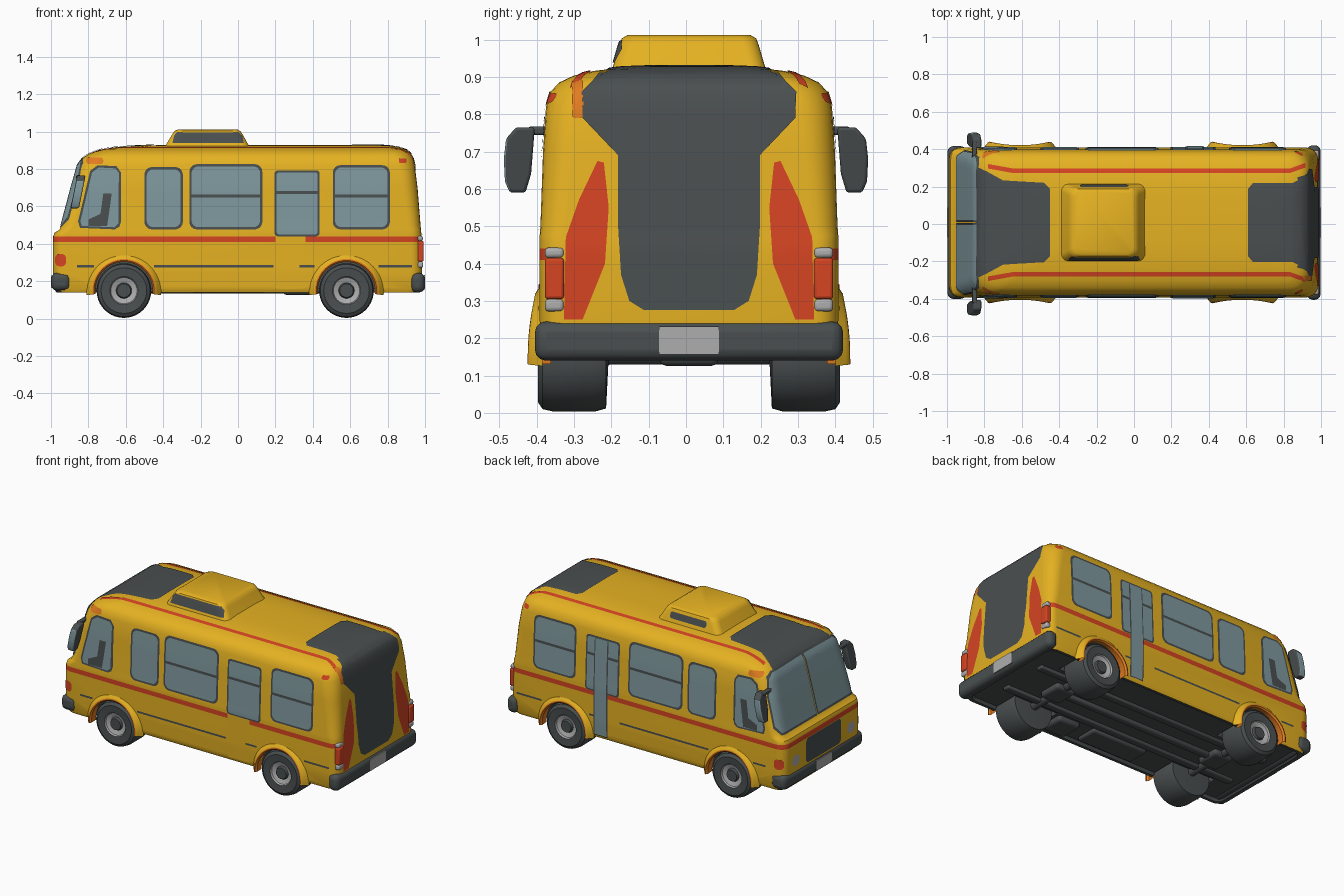
import bpy, bmesh, math
from mathutils import Vector
from mathutils.bvhtree import BVHTree

if "Cube" in bpy.data.objects:
    bpy.data.objects.remove(bpy.data.objects["Cube"])

CY = 0.008  # body sits slightly off the mirror midline
COL = {"yellow": (.79, .445, .016), "dark grey": (.068, .078, .08), "glass blue": (.215, .32, .345),
       "red": (.66, .058, .016), "orange": (.75, .2, .014), "light grey": (.42, .42, .42)}
MATS = {}
for n, c in COL.items():
    m = bpy.data.materials.new(n)
    m.diffuse_color = (*c, 1)
    m.use_nodes = True
    m.node_tree.nodes["Principled BSDF"].inputs["Base Color"].default_value = m.diffuse_color
    MATS[n] = m
Y, D, G, R, O, L = range(6)
ALL = list(MATS.values())


def finish(name, bm, mat=None, angle=35, bevel=0):
    if mat is not None:
        for f in bm.faces:
            f.material_index = mat
    me = bpy.data.meshes.new(name)
    bm.to_mesh(me)
    bm.free()
    for m in ALL:
        me.materials.append(m)
    me.shade_smooth()
    me.set_sharp_from_angle(angle=math.radians(angle))
    ob = bpy.data.objects.new(name, me)
    ob.location.y = CY
    bpy.context.collection.objects.link(ob)
    if bevel:
        b = ob.modifiers.new("bevel", 'BEVEL')
        b.width, b.segments = bevel, 3
    return ob


def rrect(x0, x1, y0, y1, r, n=6):
    pts = []
    for cx, cy, a in ((x1-r, y1-r, 0), (x0+r, y1-r, 90), (x0+r, y0+r, 180), (x1-r, y0+r, 270)):
        for i in range(n+1):
            t = math.radians(a + 90*i/n)
            pts.append((cx + r*math.cos(t), cy + r*math.sin(t)))
    return pts


def loft(rings, rule):
    """Stack of rounded rectangles (z, x0, x1, half width, corner radius)."""
    bm = bmesh.new()
    loops = [[bm.verts.new((x, y, z)) for x, y in rrect(a, b, -w, w, r)] for z, a, b, w, r in rings]
    n = len(loops[0])
    bm.faces.new(loops[0][::-1])
    bm.faces.new(loops[-1])
    for p, q in zip(loops, loops[1:]):
        for i in range(n):
            j = (i+1) % n
            bm.faces.new((p[i], p[j], q[j], q[i]))
    bm.normal_update()
    for f in bm.faces:
        f.material_index = rule(f.calc_center_median(), f.normal)
    return bm, BVHTree.FromBMesh(bm)


def box(name, x, y, z, mat, bevel=0):
    bm = bmesh.new()
    bmesh.ops.create_cube(bm, size=1)
    for v in bm.verts:
        v.co = [(a+b)/2 + c*(b-a) for c, (a, b) in zip(v.co, (x, y, z))]
    return finish(name, bm, mat, bevel=bevel)


def lathe(name, prof, mats, cx, cz, side, a0=0, a1=360, n=40, flat=0):
    """Turn a (radius, y) profile round an axle along y; flat pulls the top in."""
    bm = bmesh.new()
    rows = []
    for i in range(n+1):
        t = math.radians(a0 + (a1-a0)*i/n)
        k = 1 - flat*max(0, math.sin(t))**2
        rows.append([bm.verts.new((cx + r*math.cos(t), side*(.39+(y-.39)*k if flat else y), cz + r*math.sin(t)))
                     for r, y in prof])
    for p, q in zip(rows, rows[1:]):
        for k in range(len(prof)-1):
            vs = (p[k], p[k+1], q[k+1], q[k])
            bm.faces.new(vs if side > 0 else vs[::-1]).material_index = mats[k]
    bmesh.ops.remove_doubles(bm, verts=bm.verts, dist=1e-5)
    return finish(name, bm)


VIEW = {"right": (lambda u, v: (u, -2, v), (0, 1, 0)), "left": (lambda u, v: (u, 2, v), (0, -1, 0)),
        "front": (lambda u, v: (-2, u, v), (1, 0, 0)), "rear": (lambda u, v: (2, u, v), (-1, 0, 0)),
        "top": (lambda u, v: (u, v, 2), (0, 0, -1))}


def decal(name, pts, view, mat, off=.003, tree=None, step=.02):
    """Thin painted plate: a 2D outline projected onto the body."""
    org, d = VIEW[view]
    d = Vector(d)
    bm = bmesh.new()
    bm.faces.new([bm.verts.new((u, v, 0)) for u, v in pts])
    bmesh.ops.triangulate(bm, faces=bm.faces[:])
    for ax in (0, 1):
        lo, hi = min(p[ax] for p in pts), max(p[ax] for p in pts)
        no = Vector((1-ax, ax, 0))
        for i in range(1, int((hi-lo)/step)+1):
            bmesh.ops.bisect_plane(bm, geom=bm.verts[:]+bm.edges[:]+bm.faces[:],
                                   plane_co=no*(lo+i*step), plane_no=no)
    lost = []
    for v in bm.verts:
        hit, nrm, _, _ = (tree or body_tree).ray_cast(Vector(org(v.co.x, v.co.y)), d)
        if hit is None:
            lost.append(v)
        else:
            v.co = hit + nrm*off
    bmesh.ops.delete(bm, geom=lost, context='VERTS')
    bm.normal_update()
    bmesh.ops.reverse_faces(bm, faces=[f for f in bm.faces if f.normal.dot(d) > 0])
    return finish(name, bm, mat)


def sym(half, ax):
    return half + [tuple(-c if k == ax else c for k, c in enumerate(p)) for p in half[::-1]]


# body shell: recessed dark floor, red waist band, sloped windscreen, domed roof
rings = [(.158, -.93, .93, .36, .04), (.14, -.945, .945, .37, .05), (.14, -.97, .965, .388, .06),
         (.16, -.985, .98, .396, .06), (.25, -.99, .985, .4, .06), (.41, -.99, .983, .4, .06),
         (.44, -.988, .982, .4, .06), (.46, -.98, .98, .4, .06), (.475, -.955, .978, .4, .06),
         (.5, -.943, .976, .398, .07), (.7, -.89, .96, .391, .08), (.82, -.856, .945, .383, .09),
         (.86, -.83, .935, .371, .1), (.885, -.79, .922, .348, .1), (.903, -.74, .9, .31, .1),
         (.916, -.66, .86, .255, .1), (.925, -.52, .8, .18, .1), (.928, -.4, .72, .1, .08)]


def paint(c, n):
    if c.z < .185 and (n.z < -.6 or abs(c.y) < .37 and abs(c.x) < .95):
        return D
    return R if .41 < c.z < .44 and n.x < .7 else Y


bm, body_tree = loft(rings, paint)
body = finish("body", bm)

# wheel wells cut from the body
AXLES = (-.61, .58)
bm = bmesh.new()
for cx in AXLES:
    for s in (-1, 1):
        a, b = [[bm.verts.new((cx+.16*math.cos(k*math.pi/20), s*y, .15+.16*math.sin(k*math.pi/20)))
                 for k in range(40)] for y in (.2, .55)]
        bm.faces.new(a)
        bm.faces.new(b)
        for k in range(40):
            j = (k+1) % 40
            bm.faces.new((a[k], a[j], b[j], b[k]))
bmesh.ops.recalc_face_normals(bm, faces=bm.faces)
cutter = finish("wheel_well_cutter", bm, D)
cutter.hide_render = True
mod = body.modifiers.new("wells", 'BOOLEAN')
mod.object, mod.operation, mod.solver = cutter, 'DIFFERENCE', 'EXACT'
bpy.context.view_layer.update()
cut = bpy.data.meshes.new_from_object(body.evaluated_get(bpy.context.evaluated_depsgraph_get()))
body.modifiers.clear()
body.data = cut
cut.set_sharp_from_angle(angle=math.radians(35))
bpy.data.objects.remove(cutter)

# wheels, flared arches with orange rims, axles
for cx, end in zip(AXLES, ("front", "rear")):
    for s, side in ((-1, "right"), (1, "left")):
        lathe(f"{end}_{side}_wheel", [(0, .395), (.036, .395), (.042, .38), (.07, .39), (.075, .4), (.122, .404),
              (.14, .392), (.146, .365), (.146, .25), (.138, .222), (0, .215)],
              [D, D, L, L, D, D, D, D, D, D], cx, .15, s)
        lathe(f"{end}_{side}_arch", [(.157, .37), (.153, .42), (.161, .432), (.169, .43), (.178, .42), (.2, .392)],
              [O, O, O, Y, Y], cx, .15, s, -7, 187, flat=.45)
    lathe(f"{end}_axle", [(.025, -.24), (.025, .24)], [D], cx, .155, 1)
    box(f"{end}_axle_housing", (cx-.07, cx+.07), (-.08, .08), (.126, .19), D, .02)
for s in (-1, 1):
    box("chassis_rail", (-.85, .85), (s*.15-.025, s*.15+.025), (.14, .18), D, .01)
box("drive_shaft", (-.6, .58), (-.025, .025), (.135, .18), D, .015)
box("fuel_tank", (-.25, .15), (-.34, -.19), (.137, .18), D, .015)
box("step_well", (.24, .4), (-.36, -.2), (.127, .18), D, .02)

# side windows with frames, seam lines and small lamps
wins = [("wide", rrect(-.26, .13, .477, .825, .04), rrect(-.248, .118, .489, .813, .035)),
        ("narrow", rrect(-.5, -.295, .477, .81, .04), rrect(-.488, -.307, .489, .798, .035)),
        ("rear", rrect(.507, .812, .477, .82, .04), rrect(.519, .8, .489, .808, .035)),
        ("door", rrect(.195, .437, .44, .793, .02), rrect(.206, .426, .45, .782, .015)),
        ("cab", [(-.855, .52), (-.845, .485), (-.66, .477), (-.635, .49), (-.625, .52), (-.625, .78), (-.65, .815),
                 (-.75, .82), (-.79, .79)],
         [(-.843, .52), (-.835, .495), (-.66, .488), (-.64, .51), (-.637, .78), (-.655, .803), (-.745, .808), (-.78, .782)])]
for s, v in ((-1, "right"), (1, "left")):
    if v == "right":
        decal("right_door_panel", rrect(.2, .36, .16, .446, .01), v, Y, .002)
    for n, fr, gl in wins:
        decal(f"{v}_{n}_window_frame", fr, v, D, .003)
        decal(f"{v}_{n}_window_glass", gl, v, G, .005)
    for n, a, b, z in (("wide", -.25, .12, .655), ("door", .2, .43, .675), ("rear", .515, .805, .655)):
        decal(f"{v}_{n}_window_bar", [(a, z-.008), (b, z-.008), (b, z+.008), (a, z+.008)], v, D, .007)
    decal(f"{v}_driver_seat", [(-.8, .495), (-.7, .495), (-.69, .56), (-.675, .67), (-.72, .67), (-.735, .56), (-.8, .53)], v, D, .007)
    for a, b in ((-.86, -.77), (-.45, .19), (.33, .41), (.75, .93)):
        decal(f"{v}_seam", [(a, .274), (b, .274), (b, .286), (a, .286)], v, D)
    decal(f"{v}_front_marker", rrect(-.81, -.72, .825, .86, .015), v, O)
    decal(f"{v}_rear_marker", rrect(.86, .9, .83, .855, .008), v, R)
    decal(f"{v}_front_indicator", rrect(-.975, -.92, .28, .345, .02), v, R)
    # roof stripe
    line = [(-.78, .3), (-.64, .275), (.83, .275), (.915, .305)]
    decal(f"{v}_roof_stripe", [(x, s*(y+.012)) for x, y in line] + [(x, s*(y-.012)) for x, y in line[::-1]], "top", R, .004)
# tall glazed door split on the left side
decal("left_door_post_frame", [(.275, .16), (.375, .16), (.375, .78), (.275, .78)], "left", D, .006)
decal("left_door_post_glass", [(.283, .165), (.367, .165), (.367, .78), (.283, .78)], "left", G, .008)

# dark roof and rear panels
decal("front_roof_panel", sym([(-.845, .3), (-.79, .275), (-.7, .225), (-.48, .212), (-.45, .18)], 1), "top", D, .004)
decal("rear_roof_panel", sym([(.61, .18), (.635, .21), (.85, .212), (.925, .25)], 1), "top", D, .004)
decal("rear_panel", sym([(.12, .275), (.16, .3), (.182, .37), (.19, .5), (.19, .69), (.285, .79), (.287, .86),
                         (.26, .885), (.24, .908)], 0), "rear", D, .004)
decal("rear_corner_lamp", [(-y, z) for y, z in rrect(.283, .312, .79, .89, .008)], "rear", O, .004)

# windscreen and headlights on the front; lamps and swooshes on the rear
for s, v in ((-1, "right"), (1, "left")):
    pane = [(.002, .485), (.36, .485), (.385, .53), (.375, .72), (.35, .83), (.31, .855), (.002, .86)]
    glass = [(.01, .497), (.352, .497), (.377, .54), (.368, .72), (.343, .82), (.305, .845), (.01, .85)]
    decal(f"{v}_windscreen_frame", [(s*y, z) for y, z in pane], "front", D, .003)
    decal(f"{v}_windscreen", [(s*y, z) for y, z in glass], "front", G, .006)
    decal(f"{v}_headlight", [(s*y, z) for y, z in rrect(.245, .32, .275, .345, .034)], "front", L, .004)
    sw = [(.335, .25), (.285, .25), (.225, .4), (.215, .55), (.228, .67), (.245, .675), (.295, .57), (.33, .47)]
    decal(f"{v}_rear_swoosh", [(s*y, z) for y, z in sw], "rear", R, .003)
    ys = sorted((s*.335, s*.386))
    box(f"{v}_tail_lamp", (.955, .993), ys, (.305, .415), R, .008)
    box(f"{v}_tail_lamp_top", (.955, .988), ys, (.415, .443), L, .01)
    box(f"{v}_tail_lamp_bottom", (.955, .99), ys, (.272, .305), L, .01)
decal("grille", rrect(-.18, .18, .25, .41, .03), "front", D, .004)

# bumpers and plates
box("front_bumper", (-.998, -.895), (-.408, .408), (.15, .245), D, .03)
box("rear_bumper", (.925, .998), (-.413, .413), (.14, .245), D, .03)
box("rear_plate", (.994, 1), (-.08, .08), (.157, .232), L)
box("front_plate", (-1, -.994), (-.08, .08), (.165, .23), L)

# roof unit with dark side vents
bm, unit_tree = loft([(.9, -.405, .08, .212, .04), (.93, -.385, .055, .203, .04), (.985, -.352, .025, .187, .04),
                      (1.003, -.34, .012, .18, .04), (1.012, -.32, -.005, .165, .035)], lambda c, n: Y)
finish("roof_unit", bm)
vent = [(-.35, .937), (.03, .937), (.02, .975), (0, .995), (-.325, .995), (-.34, .975)]
decal("right_roof_vent", vent, "right", D, .004, unit_tree)
decal("left_roof_vent", rrect(-.29, -.03, .945, .985, .015), "left", D, .004, unit_tree)

# mirrors on short arms
shape = [(.405, .765), (.455, .765), (.482, .735), (.488, .68), (.485, .62), (.472, .59), (.43, .59), (.415, .64)]
for s, v in ((-1, "right"), (1, "left")):
    bm = bmesh.new()
    f = bm.faces.new([bm.verts.new((-.895 + (z-.59)*.2, s*y, z)) for y, z in shape])
    ext = bmesh.ops.extrude_face_region(bm, geom=[f])
    bmesh.ops.translate(bm, verts=[e for e in ext["geom"] if isinstance(e, bmesh.types.BMVert)], vec=(.045, 0, 0))
    bmesh.ops.recalc_face_normals(bm, faces=bm.faces)
    for f in bm.faces:
        f.material_index = G if f.normal.y*s > .85 else D
    finish(f"{v}_mirror", bm, bevel=.008).location.y = 0
    box(f"{v}_mirror_arm", (-.865, -.84), sorted((s*.33, s*.43)), (.745, .767), D, .006)
